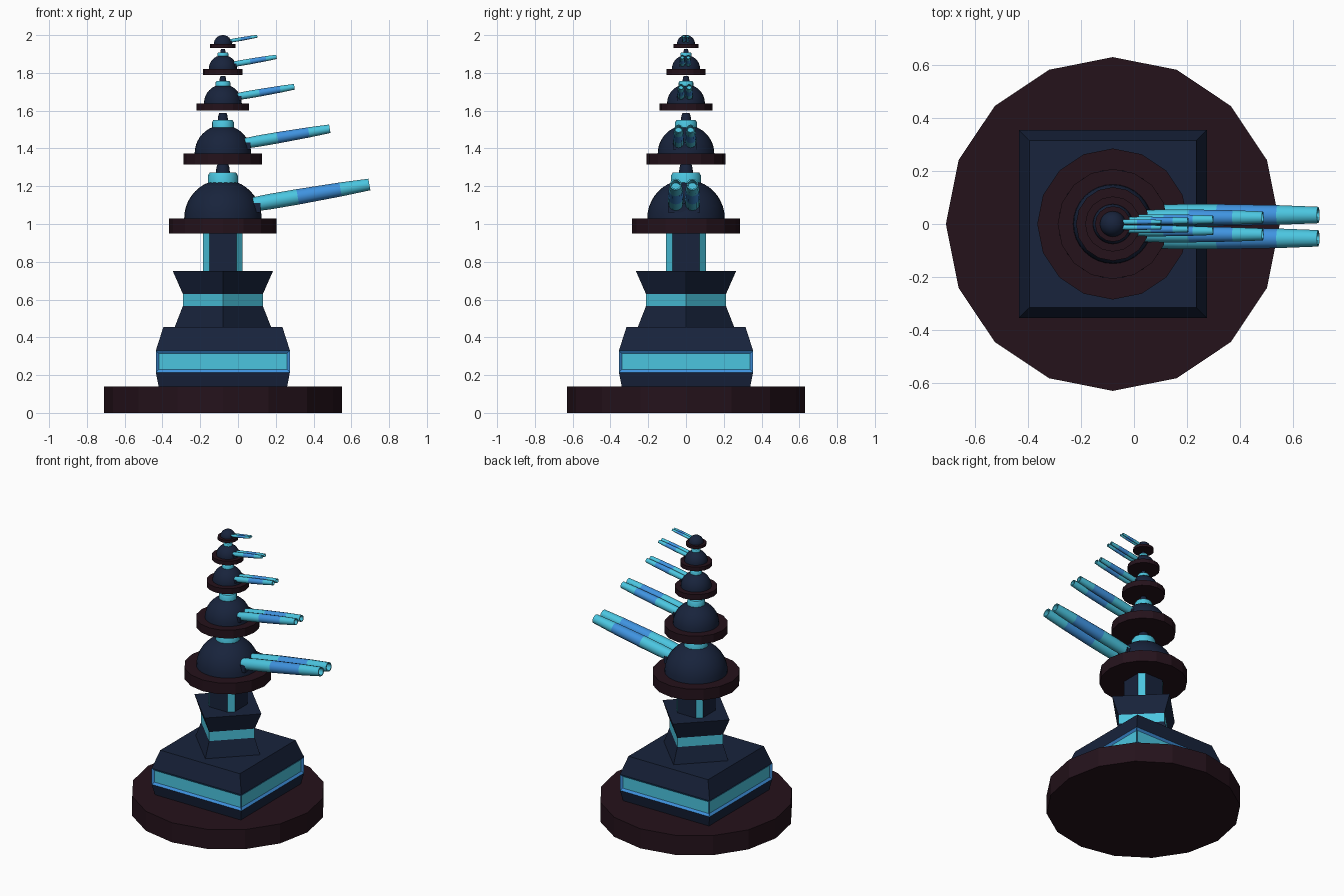
import bpy, bmesh, math
from mathutils import Matrix, Vector

if "Cube" in bpy.data.objects:
    bpy.data.objects.remove(bpy.data.objects["Cube"])

AXIS_X = -0.08


def material(name, rgb):
    m = bpy.data.materials.new(name)
    m.diffuse_color = (*rgb, 1)
    m.use_nodes = True
    m.node_tree.nodes["Principled BSDF"].inputs["Base Color"].default_value = m.diffuse_color
    return m


MAROON = material("maroon", (0.018, 0.006, 0.011))
NAVY = material("navy", (0.009, 0.017, 0.045))
TEAL = material("teal", (0.07, 0.56, 0.74))
BLUE = material("blue", (0.05, 0.29, 0.74))
PALETTE = [MAROON, NAVY, TEAL, BLUE]


def finish(name, bm, smooth=False):
    bmesh.ops.recalc_face_normals(bm, faces=bm.faces)
    me = bpy.data.meshes.new(name)
    bm.to_mesh(me)
    bm.free()
    for m in PALETTE:
        me.materials.append(m)
    ob = bpy.data.objects.new(name, me)
    bpy.context.collection.objects.link(ob)
    if smooth:
        bpy.ops.object.select_all(action='DESELECT')
        ob.select_set(True)
        bpy.context.view_layer.objects.active = ob
        bpy.ops.object.shade_smooth_by_angle(angle=math.radians(35))
    return ob


def lathe(profile, mats, sides, turn=0.0, matrix=Matrix()):
    """Revolve (radius, z) points; mats gives one material per band."""
    bm = bmesh.new()
    rings = []
    for r, z in profile:
        ring = []
        for i in range(sides):
            a = turn + math.tau * i / sides
            ring.append(bm.verts.new(matrix @ Vector((r * math.cos(a), r * math.sin(a), z))))
        rings.append(ring)
    for k, (lo, hi) in enumerate(zip(rings, rings[1:])):
        for i in range(sides):
            j = (i + 1) % sides
            f = bm.faces.new((lo[i], lo[j], hi[j], hi[i]))
            f.material_index = PALETTE.index(mats[k])
    for ring, m in ((rings[0], mats[0]), (rings[-1], mats[-1])):
        bm.faces.new(ring).material_index = PALETTE.index(m)
    return bm


centre = Matrix.Translation((AXIS_X, 0, 0))

# Round foot
finish("foot_disc", lathe([(0.63, 0), (0.63, 0.14)], [MAROON], 16, 0, centre))

# Square plinth with a framed, inset band on each side
q = math.sqrt(2)
bm = lathe([(0.34 * q, 0.14), (0.355 * q, 0.215), (0.355 * q, 0.33), (0.315 * q, 0.455)],
           [NAVY, BLUE, NAVY], 4, math.pi / 4, centre)
band = [f for f in bm.faces if f.material_index == PALETTE.index(BLUE)]
bm.normal_update()
bmesh.ops.inset_individual(bm, faces=band, thickness=0.022, depth=-0.012)
for f in band:
    f.material_index = PALETTE.index(TEAL)
finish("square_plinth", bm)

# Waisted pedestal, turned 45 degrees
finish("waisted_pedestal", lathe(
    [(0.255, 0.455), (0.212, 0.565), (0.212, 0.63), (0.265, 0.75)],
    [NAVY, TEAL, NAVY], 4, 0, centre))

# Neck: square column with bright chamfered corners
bm = bmesh.new()
a, b = 0.105, 0.072
corners = [(a, -b), (a, b), (b, a), (-b, a), (-a, b), (-a, -b), (-b, -a), (b, -a)]
low = [bm.verts.new((x + AXIS_X, y, 0.75)) for x, y in corners]
high = [bm.verts.new((x + AXIS_X, y, 0.96)) for x, y in corners]
for i in range(8):
    j = (i + 1) % 8
    f = bm.faces.new((low[i], low[j], high[j], high[i]))
    f.material_index = PALETTE.index(TEAL if i % 2 else NAVY)
for ring in (low, high):
    bm.faces.new(ring).material_index = PALETTE.index(NAVY)
finish("neck", bm)


def barrel_matrix(place, y):
    start, end = Vector((0.13, y, 0.148)), Vector((0.78, y, 0.26))
    rot = (end - start).to_track_quat('Z', 'Y').to_matrix().to_4x4()
    return place @ Matrix.Translation(start) @ rot


# Five shrinking turrets, all the same design
TIERS = [(0.95, 1.0), (1.315, 0.73), (1.60, 0.488), (1.79, 0.366), (1.933, 0.235)]
for n, (z, s) in enumerate(TIERS, 1):
    place = Matrix.Translation((AXIS_X, 0, z)) @ Matrix.Scale(s, 4)
    finish(f"turret_disc_{n}", lathe([(0.285, 0), (0.285, 0.08)], [MAROON], 16, 0, place))

    # Dome
    steps = 10
    dome = [(0.205 * math.cos(t), 0.08 + 0.205 * math.sin(t))
            for t in (math.radians(88) * i / steps for i in range(steps + 1))]
    finish(f"turret_dome_{n}", lathe(dome, [NAVY] * steps, 32, 0, place), True)

    # Collar and stub under the next turret
    if n < len(TIERS):
        finish(f"collar_{n}", lathe([(0.08, 0.255), (0.08, 0.305), (0.07, 0.322)],
                                    [TEAL] * 2, 16, 0, place), True)
        finish(f"stub_{n}", lathe([(0.038, 0.315), (0.034, 0.35), (0.026, 0.375)],
                                  [NAVY] * 2, 16, 0, place), True)

    # Barrel mount
    bm = bmesh.new()
    bmesh.ops.create_cube(bm, size=1, matrix=place @ Matrix.Translation((0.155, -0.01, 0.135))
                          @ Matrix.Diagonal((0.09, 0.17, 0.05, 1)))
    for f in bm.faces:
        f.material_index = PALETTE.index(NAVY)
    finish(f"barrel_mount_{n}", bm)

    # Twin hollow barrels
    tube = [(0.037, 0), (0.041, 0.13), (0.041, 0.27), (0.037, 0.50), (0.031, 0.655),
            (0.024, 0.655), (0.024, 0.57)]
    for side, y in (("left", 0.034), ("right", -0.054)):
        finish(f"barrel_{side}_{n}", lathe(tube, [TEAL, TEAL, BLUE, TEAL, TEAL, TEAL], 12, 0,
                                           barrel_matrix(place, y)), True)
